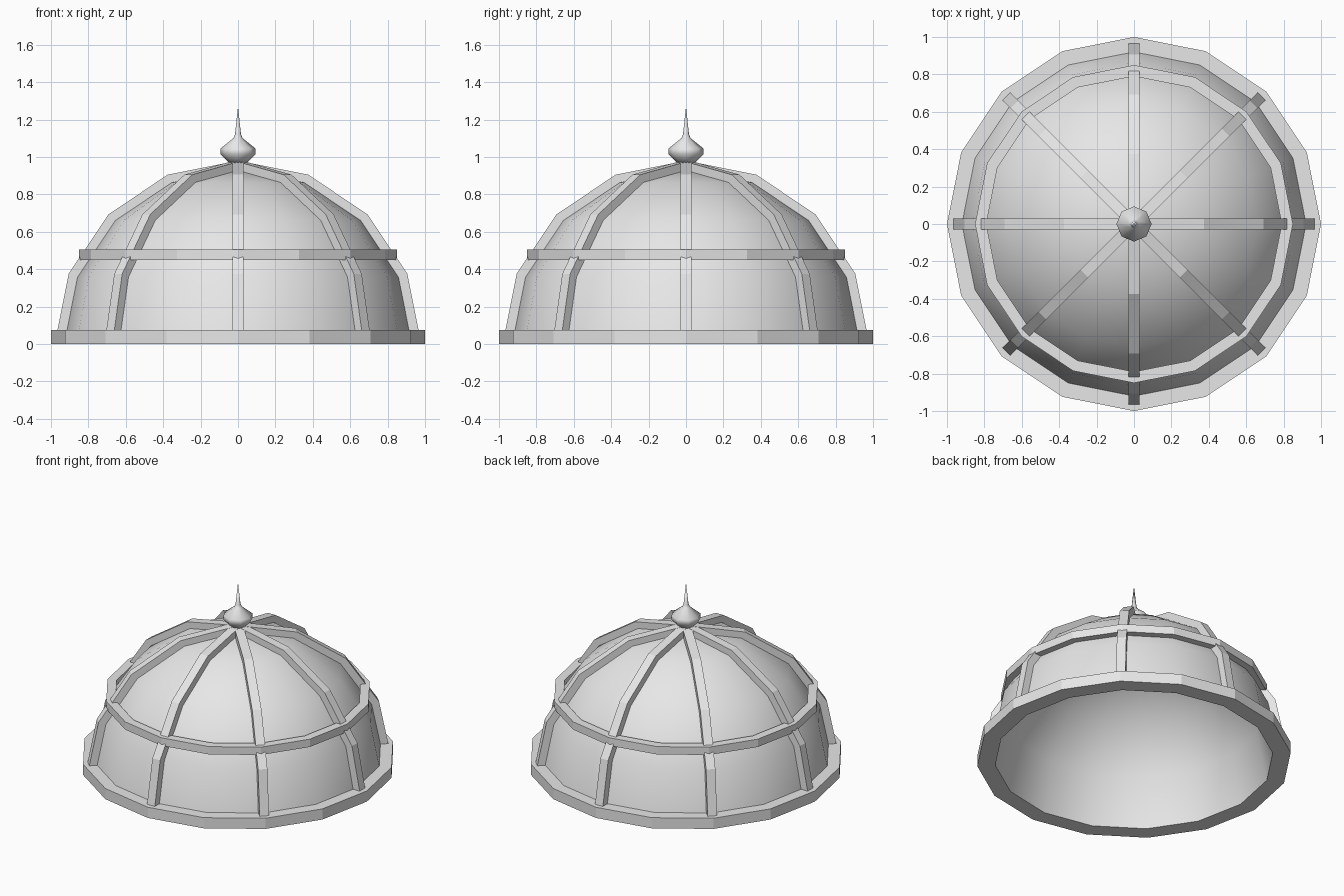
import bpy
import bmesh
from math import sin, cos, pi, radians
from mathutils import Matrix

if "Cube" in bpy.data.objects:
    bpy.data.objects.remove(bpy.data.objects["Cube"], do_unlink=True)

GREY = (0.8, 0.8, 0.8, 1.0)
stone = bpy.data.materials.new("light_grey")
stone.use_nodes = True
stone.diffuse_color = GREY
stone.node_tree.nodes["Principled BSDF"].inputs["Base Color"].default_value = GREY


def finish(name, bm, smooth_angle=None):
    bmesh.ops.remove_doubles(bm, verts=bm.verts, dist=1e-5)
    bmesh.ops.recalc_face_normals(bm, faces=bm.faces)
    mesh = bpy.data.meshes.new(name)
    bm.to_mesh(mesh)
    bm.free()
    mesh.materials.append(stone)
    obj = bpy.data.objects.new(name, mesh)
    bpy.context.collection.objects.link(obj)
    if smooth_angle:
        bpy.ops.object.select_all(action="DESELECT")
        obj.select_set(True)
        bpy.context.view_layer.objects.active = obj
        bpy.ops.object.shade_smooth_by_angle(angle=radians(smooth_angle))
    return obj


def lathe(name, profile, sides, closed=False, smooth_angle=None):
    """Spin an (r, z) profile around the z axis."""
    bm = bmesh.new()
    verts = [bm.verts.new((r, 0, z)) for r, z in profile]
    pairs = list(zip(verts, verts[1:]))
    if closed:
        pairs.append((verts[-1], verts[0]))
    edges = [bm.edges.new(p) for p in pairs]
    bmesh.ops.spin(bm, geom=verts + edges, cent=(0, 0, 0), axis=(0, 0, 1),
                   angle=2 * pi, steps=sides, use_merge=False)
    return finish(name, bm, smooth_angle)


def arc(radius, steps=4):
    """Quarter circle from the rim to the crown."""
    return [(radius * cos(i * pi / 2 / steps), radius * sin(i * pi / 2 / steps))
            for i in range(steps + 1)]


# Dome shell with inner and outer skins
lathe("dome_shell", arc(0.935) + arc(0.885)[::-1], 16, closed=True, smooth_angle=40)

# Square-section base and middle rings
for name, inner, outer, low, high in (("base_ring", 0.885, 1.0, 0.0, 0.075),
                                      ("middle_ring", 0.79, 0.85, 0.45, 0.505)):
    lathe(name, [(inner, low), (outer, low), (outer, high), (inner, high)], 16, closed=True)

# Eight curved ribs
for i in range(8):
    bm = bmesh.new()
    outline = arc(0.98) + arc(0.905)[::-1]
    face = bm.faces.new([bm.verts.new((r, -0.03, z)) for r, z in outline])
    side = bmesh.ops.extrude_face_region(bm, geom=[face])
    moved = [v for v in side["geom"] if isinstance(v, bmesh.types.BMVert)]
    bmesh.ops.translate(bm, verts=moved, vec=(0, 0.06, 0))
    bmesh.ops.rotate(bm, verts=bm.verts, matrix=Matrix.Rotation(i * pi / 4, 3, "Z"))
    finish(f"rib_{i + 1}", bm)

# Pointed finial on the crown
lathe("finial", [(0, 0.96), (0.05, 0.97), (0.094, 1.015), (0.094, 1.045),
                 (0.025, 1.1), (0.016, 1.12), (0, 1.27)], 8, smooth_angle=60)
